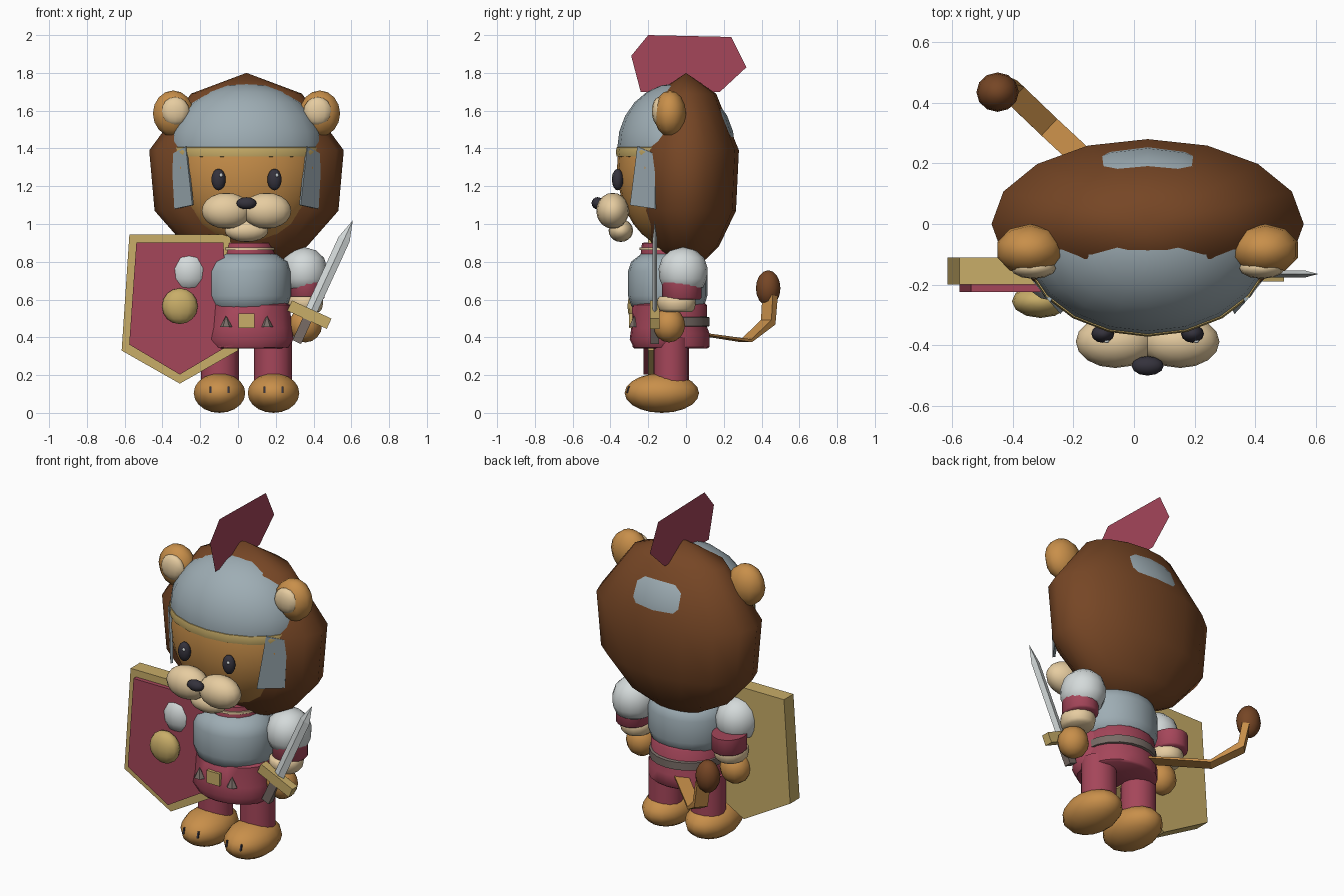
import bpy, bmesh, math
from mathutils import Vector

if "Cube" in bpy.data.objects:
    bpy.data.objects.remove(bpy.data.objects["Cube"])

C = 0.045  # centre line of the figure


def lin(r, g, b):
    f = lambda v: v / 12.92 if v <= 0.04045 else ((v + 0.055) / 1.055) ** 2.4
    return (f(r / 255), f(g / 255), f(b / 255), 1)


MATS = {}
for name, rgb in {"tan_fur": (200, 143, 74), "brown_mane": (118, 70, 37), "crimson": (165, 70, 90),
                  "gold": (200, 173, 104), "steel": (158, 173, 180), "pale_metal": (212, 218, 218),
                  "cream": (230, 204, 160), "black": (52, 50, 60), "leather": (120, 108, 102)}.items():
    MATS[name] = bpy.data.materials.new(name)
    MATS[name].diffuse_color = lin(*rgb)


def finish(name, bm, mat, smooth=True):
    bmesh.ops.recalc_face_normals(bm, faces=bm.faces)
    me = bpy.data.meshes.new(name)
    bm.to_mesh(me)
    bm.free()
    me.materials.append(MATS[mat])
    ob = bpy.data.objects.new(name, me)
    bpy.context.collection.objects.link(ob)
    if smooth:
        bpy.ops.object.select_all(action='DESELECT')
        ob.select_set(True)
        bpy.context.view_layer.objects.active = ob
        bpy.ops.object.shade_smooth_by_angle(angle=math.radians(50))
    return ob


def ball(name, mat, c, r, seg=16, rings=10):
    bm = bmesh.new()
    bmesh.ops.create_uvsphere(bm, u_segments=seg, v_segments=rings, radius=1)
    for v in bm.verts:
        v.co = Vector([c[i] + v.co[i] * r[i] for i in range(3)])
    return finish(name, bm, mat)


def lathe(name, mat, c, rx, ry, prof, seg=16):
    """Elliptical rings from (height, radius fraction) pairs."""
    bm = bmesh.new()
    rings = []
    for z, f in prof:
        rings.append([bm.verts.new((c[0] + rx * f * math.cos(a), c[1] + ry * f * math.sin(a), z))
                      for a in (2 * math.pi * i / seg for i in range(seg))])
    for a, b in zip(rings, rings[1:]):
        for i in range(seg):
            j = (i + 1) % seg
            bm.faces.new((a[i], a[j], b[j], b[i]))
    bm.faces.new(rings[0])
    bm.faces.new(rings[-1])
    bmesh.ops.remove_doubles(bm, verts=bm.verts, dist=1e-5)
    return finish(name, bm, mat)


def slab(name, mat, pts, off=(0, 0, 0)):
    """Flat polygon, extruded by off when that is not zero."""
    bm = bmesh.new()
    f = bm.faces.new([bm.verts.new(p) for p in pts])
    if Vector(off).length > 0:
        g = bmesh.ops.extrude_face_region(bm, geom=[f], use_keep_orig=True)
        for v in g["geom"]:
            if isinstance(v, bmesh.types.BMVert):
                v.co += Vector(off)
    return finish(name, bm, mat, False)


# mane and head
lathe("mane", "brown_mane", (C, 0), 0.515, 0.28,
      [(1.80, 0), (1.69, .57), (1.39, 1), (1.07, .945), (0.88, .62), (0.78, .25), (0.775, 0)])
ball("head", "tan_fur", (C, -.07, 1.30), (.405, .295, .425), 24, 16)

# helmet dome, brow band and crest
lathe("helmet", "steel", (C, -.052), .41, .312,
      [(1.39, .995)] + [(1.40 + .345 * math.sin(t * math.pi / 12), math.cos(t * math.pi / 12))
                        for t in range(6)] + [(1.745, 0)], 20)
lathe("helmet_band", "gold", (C, -.052), .41, .312,
      [(1.355, .97), (1.357, 1.01), (1.382, 1.025), (1.406, 1.01), (1.408, .97)], 20)
slab("crest", "crimson", [(.017, y, z) for y, z in
     ((-.24, 1.70), (-.29, 1.89), (-.20, 2.0), (.24, 1.99), (.32, 1.83), (.18, 1.70))])

# muzzle
ball("chin", "cream", (C, -.345, .965), (.115, .065, .06))
ball("nose", "black", (C, -.468, 1.11), (.053, .032, .032), 12, 8)

# torso
lathe("neck", "crimson", (C, -.10), .15, .14, [(.78, 1.05), (.90, .95)])
lathe("collar_stripe", "cream", (C, -.10), .155, .145, [(.862, .9), (.862, 1), (.876, 1), (.876, .9)])
lathe("breastplate", "steel", (C, -.097), .235, .21,
      [(.54, .74), (.565, .92), (.62, 1), (.75, 1), (.80, .92), (.84, .68), (.845, .5)], 20)
lathe("tunic", "crimson", (C, -.08), .215, .20,
      [(.34, .96), (.35, 1.02), (.42, 1.02), (.46, .95), (.57, .95), (.59, .85)], 20)
lathe("belt", "leather", (C, -.08), .213, .205,
      [(.455, .92), (.46, 1), (.505, 1), (.51, .92)], 20)
lathe("tunic_apron", "crimson", (C + .01, -.13), .228, .16,
      [(.345, .92), (.39, 1.05), (.45, 1.0), (.57, .97), (.585, .85)], 20)
slab("buckle", "gold", [(C - .043, -.302, .45), (C + .043, -.302, .45),
                        (C + .043, -.302, .525), (C - .043, -.302, .525)], (0, .03, 0))

# parts that come in pairs
for s, side in ((-1, "left"), (1, "right")):
    X = lambda d: C + s * d
    ball(side + "_ear", "tan_fur", (X(.388), -.085, 1.585), (.113, .085, .122), 10, 8)
    ball(side + "_inner_ear", "cream", (X(.377), -.145, 1.597), (.075, .036, .075), 12, 8)
    ball(side + "_eye", "black", (X(.148), -.362, 1.235), (.038, .03, .057), 12, 8)
    ball(side + "_eye_glint", "pale_metal", (X(.148) + .013, -.387, 1.258), (.009, .006, .010), 8, 6)
    ball(side + "_muzzle", "cream", (X(.107), -.388, 1.07), (.13, .087, .095))
    # cheek guard
    slab(side + "_cheek_guard", "steel",
         [(X(.322), -.258, 1.41), (X(.287), -.297, 1.10), (X(.382), -.165, 1.08), (X(.398), -.165, 1.37)],
         (-s * .008, .015, 0))
    # belt stud
    lathe(side + "_belt_stud", "leather", (X(.108), -.275), .033, .03, [(.455, 1), (.515, 0)], 6)
    # legs, paws and claw lines
    lathe(side + "_leg", "crimson", (X(.14), -.078), .10, .095, [(.16, 1), (.40, 1)])
    ball(side + "_paw", "tan_fur", (X(.143), -.128, .105), (.14, .197, .105), 14, 10)
    for d in (-.047, .047):
        x = X(.143) + d
        slab(side + "_claw_line", "black", [(x - .005, -.316, .105), (x + .005, -.316, .105),
                                            (x + .005, -.306, .14), (x - .005, -.306, .14)], (0, .03, 0))
    # arms
    y = -.015 if s > 0 else -.125
    lathe(side + "_shoulder_pad", "pale_metal", (X(.305), y), .123, .13,
          [(.65, .6), (.665, .82), (.71, .97), (.765, 1), (.82, .86), (.86, .52), (.878, 0)])
    lathe(side + "_sleeve", "crimson", (X(.318), -.022), .095, .105, [(.60, .9), (.61, 1), (.70, 1)])
    lathe(side + "_cuff", "cream", (X(.312), -.05), .092, .10,
          [(.535, .8), (.55, .95), (.58, 1.02), (.605, 1.0), (.615, .9)])
    ball(side + "_hand", "tan_fur", (X(.312), -.09, .465), (.088, .085, .092), 12, 8)

# shield: half outline mirrored about its own centre
SX = -.308


def shield(name, mat, top, low, tip, y, depth):
    half = [(top[0], top[1]), (low[0], low[1])]
    pts = [(-x, z) for x, z in half] + [(0, tip)] + [(x, z) for x, z in reversed(half)]
    slab(name, mat, [(SX + x, y, z) for x, z in pts], (0, depth, 0))


shield("shield_frame", "gold", (.267, .945), (.308, .33), .155, -.20, .09)
shield("shield_face", "crimson", (.23, .903), (.268, .362), .203, -.225, .03)
ball("shield_boss", "gold", (SX, -.255, .565), (.095, .055, .095), 12, 8)

# sword, built along its own axis
D, P, O = Vector((.418, 0, .908)), Vector((.908, 0, -.418)), Vector((.378, -.165, .52))
bm = bmesh.new()
tip = bm.verts.new(O + D * .55)
rings = [[bm.verts.new(O + D * t + P * px + Vector((0, py, 0)))
          for px, py in ((-.032, 0), (0, -.012), (.032, 0), (0, .012))] for t in (0, .44)]
for i in range(4):
    j = (i + 1) % 4
    bm.faces.new((rings[0][i], rings[0][j], rings[1][j], rings[1][i]))
    bm.faces.new((rings[1][i], rings[1][j], tip))
finish("sword_blade", bm, "pale_metal", False)


def sword_bar(name, mat, t0, t1, w, y0, y1):
    base = O + Vector((0, y0, 0))
    slab(name, mat, [base + D * t + P * p for t, p in ((t0, -w), (t0, w), (t1, w), (t1, -w))],
         (0, y1 - y0, 0))


sword_bar("sword_guard", "gold", -.03, .03, .115, -.025, .025)
sword_bar("sword_grip", "leather", -.16, -.03, .025, -.022, .022)

# tail: square strip swept along a bent path
path = [Vector(p) for p in ((0, .06, .42), (-.28, .32, .382), (-.40, .435, .48), (-.425, .445, .62))]
side = Vector((.68, .73, 0))
bm = bmesh.new()
rings = []
for i, p in enumerate(path):
    t = (path[min(i + 1, 3)] - path[max(i - 1, 0)]).normalized()
    n = t.cross(side).normalized()
    w, h = .038, (.005, .008, .02, .02)[i]
    rings.append([bm.verts.new(p + side * a * w + n * b * h) for a, b in ((-1, -1), (1, -1), (1, 1), (-1, 1))])
for a, b in zip(rings, rings[1:]):
    for i in range(4):
        bm.faces.new((a[i], a[(i + 1) % 4], b[(i + 1) % 4], b[i]))
bm.faces.new(rings[0])
bm.faces.new(rings[-1])
finish("tail", bm, "tan_fur", False)
ball("tail_tuft", "brown_mane", (-.45, .435, .66), (.07, .065, .095), 12, 8)

for m in bpy.data.materials:
    if m.users and not m.is_grease_pencil:
        m.use_nodes = True
        m.node_tree.nodes["Principled BSDF"].inputs["Base Color"].default_value = m.diffuse_color
